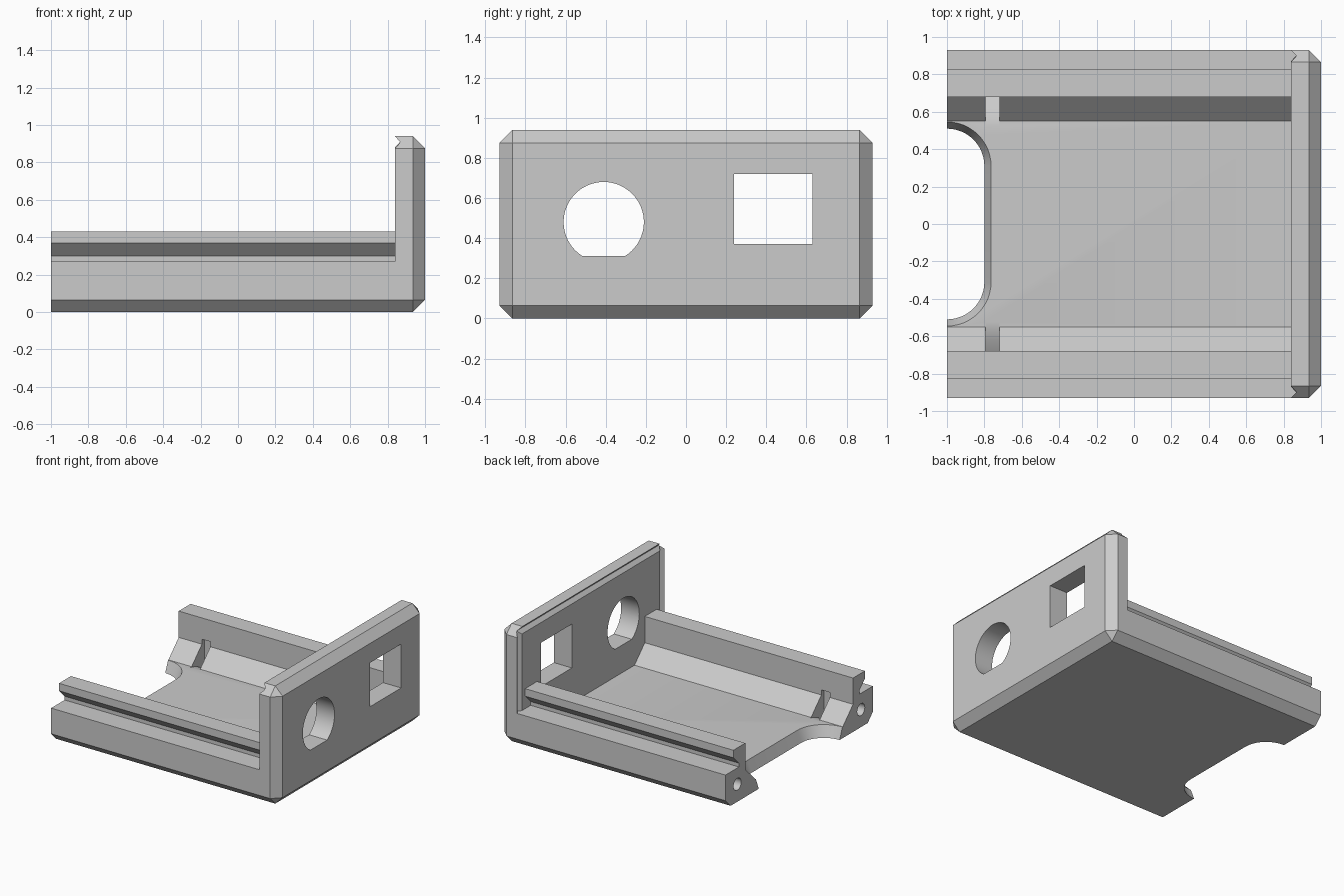
import bpy, bmesh
from math import sin, cos, pi, radians

cube = bpy.data.objects.get("Cube")
if cube:
    bpy.data.objects.remove(cube)

grey = bpy.data.materials.new("plain_grey")
grey.use_nodes = True
colour = (0.6, 0.6, 0.6, 1)
grey.diffuse_color = colour
grey.node_tree.nodes["Principled BSDF"].inputs["Base Color"].default_value = colour


def finish(name, bm):
    bmesh.ops.recalc_face_normals(bm, faces=bm.faces)
    mesh = bpy.data.meshes.new(name)
    bm.to_mesh(mesh)
    bm.free()
    obj = bpy.data.objects.new(name, mesh)
    bpy.context.scene.collection.objects.link(obj)
    return obj


def loft(name, lower, upper):
    """Solid between two matching rings of 3D points."""
    bm = bmesh.new()
    a = [bm.verts.new(p) for p in lower]
    b = [bm.verts.new(p) for p in upper]
    bm.faces.new(a)
    bm.faces.new(b)
    for i in range(len(a)):
        j = (i + 1) % len(a)
        bm.faces.new((a[i], a[j], b[j], b[i]))
    return finish(name, bm)


def prism_x(name, profile, x0, x1):
    """Extrude a (y, z) profile along x."""
    return loft(name, [(x0, y, z) for y, z in profile],
                [(x1, y, z) for y, z in profile])


def cut(body, cutter):
    """Subtract the cutter and throw it away."""
    cutter.hide_render = True
    mod = body.modifiers.new("cut", 'BOOLEAN')
    mod.operation = 'DIFFERENCE'
    mod.solver = 'EXACT'
    mod.object = cutter
    bpy.context.view_layer.update()
    graph = bpy.context.evaluated_depsgraph_get()
    mesh = bpy.data.meshes.new_from_object(body.evaluated_get(graph))
    body.modifiers.clear()
    body.data = mesh
    bpy.data.objects.remove(cutter)


# Block with chamfered long edges and a chamfered closed end
W, H, C = 0.93, 0.94, 0.065
bm = bmesh.new()
for s in (-1, 1):
    for z_in, z_out in ((C, 0), (H - C, H)):
        points = [(1, s * (W - C), z_in)]
        for x in (-1, 1 - C):
            points += [(x, s * W, z_in), (x, s * (W - C), z_out)]
        for p in points:
            bm.verts.new(p)
bmesh.ops.convex_hull(bm, input=bm.verts)
bmesh.ops.dissolve_limit(bm, angle_limit=radians(1), verts=bm.verts, edges=bm.edges)
tray = finish("tray_body", bm)

# Open space above the floor, leaving two grooved side rails and the end wall
half = [(1.1, 0.27), (0.76, 0.27), (0.76, 0.30), (0.83, 0.37), (0.83, 0.43),
        (0.68, 0.43), (0.68, 0.22), (0.55, 0.09)]
space = half + [(-y, z) for y, z in reversed(half)] + [(-1.1, 1.2), (1.1, 1.2)]
cut(tray, prism_x("space_cutter", space, -1.2, 0.84))

# V grooves along the top and sides of the end wall's inner face
vee = [(0.81, -0.06), (0.867, 0), (0.81, 0.06)]
cut(tray, loft("top_groove_cutter", [(x, -1.1, 0.91 + d) for x, d in vee],
               [(x, 1.1, 0.91 + d) for x, d in vee]))
for s in (-1, 1):
    cut(tray, loft("side_groove_cutter", [(x, s * 0.90 + d, 0.27) for x, d in vee],
                   [(x, s * 0.90 + d, 1.1) for x, d in vee]))

# Round port with a flat bottom, and a rectangular port
start = -radians(58)
sweep = pi + 2 * radians(58)
port = [(-0.41 + 0.2 * cos(start + sweep * i / 48), 0.48 + 0.2 * sin(start + sweep * i / 48))
        for i in range(49)]
cut(tray, prism_x("round_port_cutter", port, 0.7, 1.2))
cut(tray, prism_x("square_port_cutter",
                  [(0.24, 0.37), (0.63, 0.37), (0.63, 0.72), (0.24, 0.72)], 0.7, 1.2))


# Tapered, round-cornered opening in the floor's open end
def opening(grow, z):
    r = 0.2 + grow
    ring = [(-1.4, -0.51 - grow, z)]
    for s in (-1, 1):
        for i in range(13):
            a = pi / 2 * (i / 12 if s > 0 else i / 12 - 1)
            ring.append((-1 + r * cos(a), s * 0.31 + r * sin(a), z))
    return ring + [(-1.4, 0.51 + grow, z)]


cut(tray, loft("opening_cutter", opening(-0.036, -0.09), opening(0.072, 0.18)))

# Tie slots in the inner slopes, and screw holes in the rail ends
slot = [(0.49, 0.095), (0.56, 0.085), (0.62, 0.065), (0.68, 0.03),
        (0.71, 0.03), (0.71, 0.26), (0.58, 0.26)]
for s in (-1, 1):
    cut(tray, prism_x("slot_cutter", [(s * y, z) for y, z in slot], -0.795, -0.72))
    hole = [(s * 0.78 + 0.048 * cos(pi * i / 12), 0.14 + 0.048 * sin(pi * i / 12))
            for i in range(24)]
    cut(tray, prism_x("screw_cutter", hole, -1.2, -0.6))

tray.data.materials.clear()
tray.data.materials.append(grey)
for face in tray.data.polygons:
    face.material_index = 0

# Smooth the curved walls, keep every real edge sharp
bpy.ops.object.select_all(action='DESELECT')
tray.select_set(True)
bpy.context.view_layer.objects.active = tray
bpy.ops.object.shade_smooth_by_angle(angle=radians(20))
